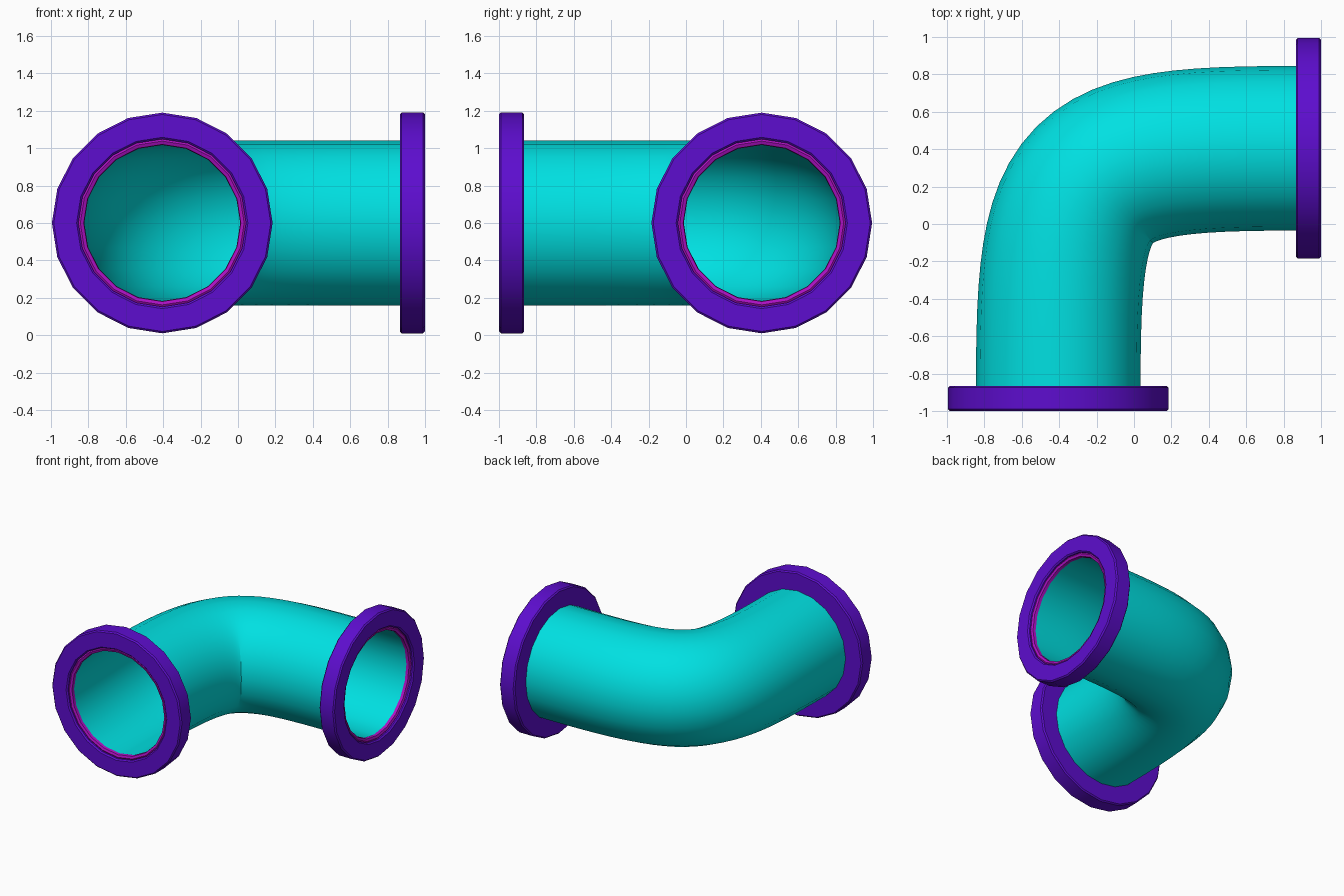
import bpy, bmesh, math
from mathutils import Vector
from mathutils.geometry import interpolate_bezier

if "Cube" in bpy.data.objects:
    bpy.data.objects.remove(bpy.data.objects["Cube"])

SIDES = 20
C = 0.405          # offset of the pipe axis from the middle
Z = 0.60           # height of the pipe axis


def material(name, rgb):
    m = bpy.data.materials.new(name)
    m.diffuse_color = (*rgb, 1)
    m.use_nodes = True
    m.node_tree.nodes["Principled BSDF"].inputs["Base Color"].default_value = m.diffuse_color
    return m


teal = material("teal", (0.0, 0.75, 0.76))
violet = material("violet", (0.11, 0.004, 0.62))
magenta = material("magenta", (0.42, 0.005, 0.55))


def skin(name, rings, mat):
    """Join a closed loop of rings into a torus-like solid."""
    bm = bmesh.new()
    loops = [[bm.verts.new(p) for p in ring] for ring in rings]
    for a, b in zip(loops, loops[1:] + loops[:1]):
        for i in range(SIDES):
            j = (i + 1) % SIDES
            bm.faces.new((a[i], a[j], b[j], b[i]))
    bmesh.ops.recalc_face_normals(bm, faces=bm.faces)
    me = bpy.data.meshes.new(name)
    bm.to_mesh(me)
    bm.free()
    me.materials.append(mat)
    ob = bpy.data.objects.new(name, me)
    bpy.context.collection.objects.link(ob)
    bpy.ops.object.select_all(action='DESELECT')
    ob.select_set(True)
    bpy.context.view_layer.objects.active = ob
    bpy.ops.object.shade_smooth_by_angle(angle=math.radians(30))
    return ob


def ring(centre, tangent, r):
    side = Vector((tangent.y, -tangent.x, 0)).normalized()
    up = Vector((0, 0, 1))
    return [centre + r * (math.cos(a) * side + math.sin(a) * up)
            for a in (2 * math.pi * i / SIDES for i in range(SIDES))]


# bent pipe: a tight curved path with short straight ends
path = interpolate_bezier(Vector((-C, -0.87, Z)), Vector((-C, 0.31, Z)),
                          Vector((-0.31, C, Z)), Vector((0.87, C, Z)), 25)
path = [Vector((-C, -0.965, Z))] + list(path) + [Vector((0.965, C, Z))]
tans = [(path[min(i + 1, len(path) - 1)] - path[max(i - 1, 0)]).normalized()
        for i in range(len(path))]
tans[0] = tans[1] = Vector((0, 1, 0))
tans[-1] = tans[-2] = Vector((1, 0, 0))
outer = [ring(p, t, 0.44) for p, t in zip(path, tans)]
inner = [ring(p, t, 0.42) for p, t in zip(path, tans)]
skin("elbow_pipe", outer + inner[::-1], teal)

# flange and gasket profiles: (radius, distance along the axis from the middle)
flange = [(0.435, 0.865), (0.58, 0.865), (0.59, 0.875), (0.59, 0.99),
          (0.58, 1.0), (0.458, 1.0), (0.448, 0.99), (0.448, 0.96), (0.435, 0.96)]
gasket = [(0.45, 0.955), (0.45, 0.978), (0.438, 0.985), (0.42, 0.978), (0.417, 0.955)]

for label, base, axis in (("front", Vector((-C, 0, Z)), Vector((0, -1, 0))),
                          ("right", Vector((0, C, Z)), Vector((1, 0, 0)))):
    for part, profile, mat in (("flange", flange, violet), ("gasket", gasket, magenta)):
        skin(f"{label}_{part}", [ring(base + axis * d, axis, r) for r, d in profile], mat)
